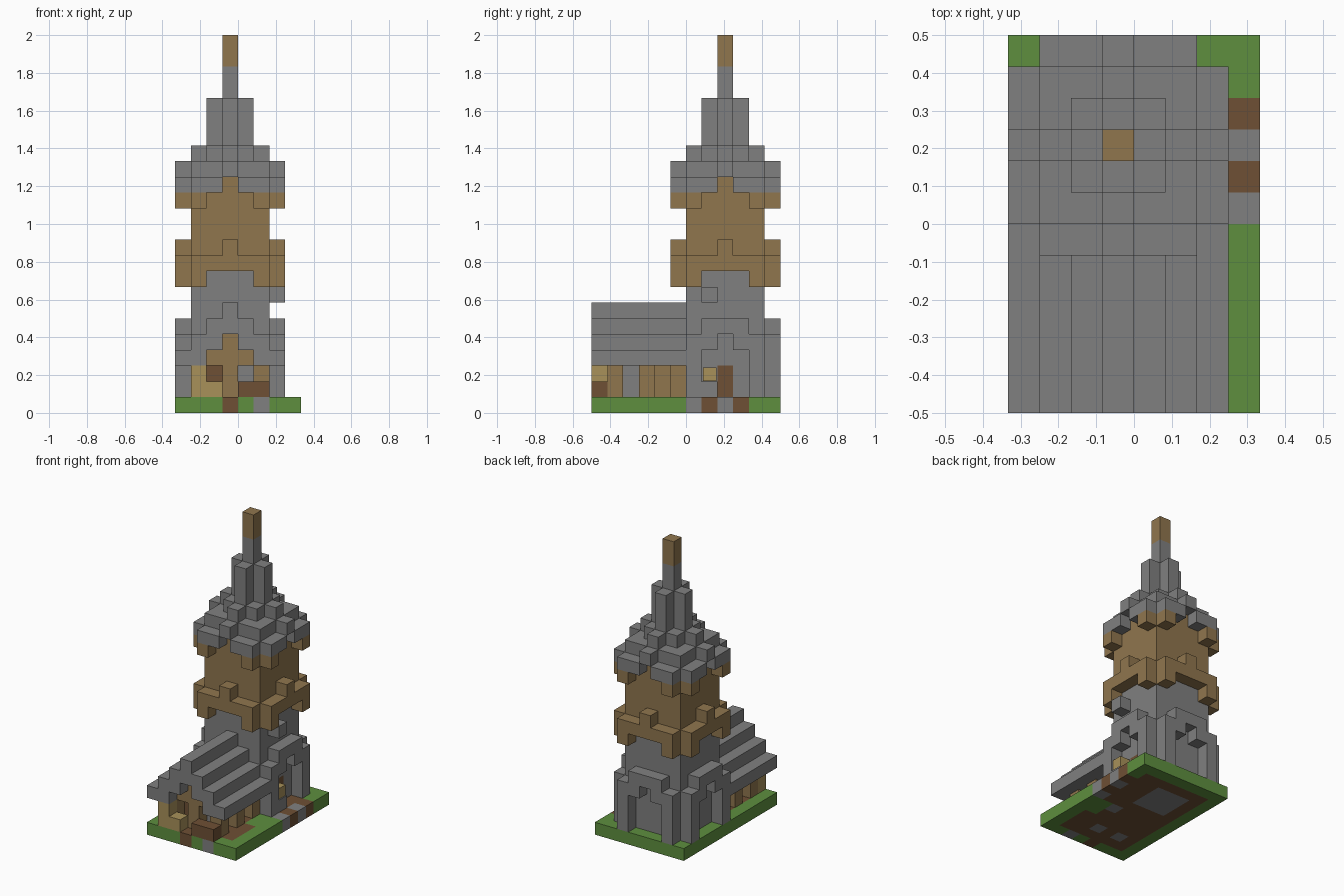
import bpy
import bmesh

old = bpy.data.objects.get("Cube")
if old:
    bpy.data.objects.remove(old, do_unlink=True)

U = 1 / 12                      # block size
NX, NY = 8, 12                  # ground plan in blocks
CX, CY = 3, 8                   # tower axis

COLOURS = {
    "stone_grey": (0.216, 0.216, 0.216),
    "timber_tan": (0.279, 0.181, 0.076),
    "grass_green": (0.112, 0.275, 0.049),
    "earth_brown": (0.156, 0.080, 0.035),
    "straw_gold": (0.392, 0.283, 0.102),
}
GREY, TAN, GREEN, BROWN, GOLD = COLOURS
materials = []
for name, rgb in COLOURS.items():
    mat = bpy.data.materials.new(name)
    mat.use_nodes = True
    mat.diffuse_color = (*rgb, 1)
    bsdf = mat.node_tree.nodes["Principled BSDF"]
    bsdf.inputs["Base Color"].default_value = (*rgb, 1)
    bsdf.inputs["Roughness"].default_value = 0.9
    materials.append(mat)
SLOT = {name: n for n, name in enumerate(COLOURS)}

cells = {}                      # block position -> (part, colour)


def fill(part, colour, xs, ys, zs):
    """Fill an inclusive range of blocks."""
    for i in range(xs[0], xs[1] + 1):
        for j in range(ys[0], ys[1] + 1):
            for k in range(zs[0], zs[1] + 1):
                cells[i, j, k] = (part, colour)


def put(part, colour, i, j, zs):
    fill(part, colour, (i, i), (j, j), zs)


def gables(part, colour, spans, front=True):
    """Stepped gable on each side of the tower; spans run from middle to end."""
    for d in range(-2, 3):
        zs = spans[abs(d)]
        put(part, colour, CX - 3, CY + d, zs)
        put(part, colour, CX + 3, CY + d, zs)
        put(part, colour, CX + d, CY + 3, zs)
        if front:
            put(part, colour, CX + d, CY - 3, zs)


def square(part, colour, r, zs):
    fill(part, colour, (CX - r, CX + r), (CY - r, CY + r), zs)


def cross(part, colour, r, zs):
    fill(part, colour, (CX - r, CX + r), (CY, CY), zs)
    fill(part, colour, (CX, CX), (CY - r, CY + r), zs)


# Ground: grass rim, earth inside, stone paving
fill("ground", GREEN, (0, NX - 1), (0, NY - 1), (0, 0))
fill("ground", BROWN, (1, NX - 2), (1, NY - 2), (0, 0))
fill("ground", GREY, (2, 4), (7, 9), (0, 0))
for i, j in ((5, 0), (4, 2), (2, 2), (5, 5), (7, 6), (7, 8)):
    put("ground", GREY, i, j, (0, 0))
for i, j in ((3, 0), (7, 7), (7, 9)):
    put("ground", BROWN, i, j, (0, 0))
for j in (4, 5):
    put("ground", GREEN, 6, j, (0, 0))

# Tower shaft
square("tower_shaft", GREY, 2, (1, 8))
square("tower_shaft", TAN, 2, (9, 14))
fill("tower_door", BROWN, (5, 5), (8, 8), (1, 2))
put("wall_bracket", GREY, 6, 7, (7, 7))

# Stepped gables around the tower
gables("base_arches", GREY, ((5, 5), (4, 5), (1, 4)), front=False)
gables("balcony", TAN, ((9, 10), (9, 9), (8, 9)))
gables("roof_eaves", GREY, ((15, 15), (14, 14), (14, 14)))
for d in (-2, 2):
    for s in (-3, 3):
        put("roof_eaves", TAN, CX + s, CY + d, (13, 13))
        put("roof_eaves", TAN, CX + d, CY + s, (13, 13))

# Tower roof and spire
square("tower_roof", GREY, 2, (15, 15))
square("tower_roof", GREY, 1, (16, 16))
cross("tower_roof", GREY, 2, (16, 16))
cross("spire", GREY, 1, (17, 19))
put("spire", GREY, CX, CY, (20, 21))
put("spire", TAN, CX, CY, (22, 23))

# Hall roof: stepped ridge
for d in range(-3, 4):
    top = 6 - abs(d)
    bottom = max(top - 1, 3)
    fill("hall_roof", GREY, (CX + d, CX + d), (0, 5), (bottom, top))

# Hall walls: posts, recessed panels and front gable
for side in (-1, 1):
    for j in (1, 3, 5):
        put("hall_posts", TAN, CX + 2 * side, j, (1, 2))
    put("hall_windows", GREY, CX + side, 2, (1, 2))
    for j in (3, 4, 5):
        put("hall_panels", TAN, CX + side, j, (1, 2))
fill("front_gable", TAN, (2, 4), (1, 1), (3, 3))
fill("front_gable", TAN, (3, 3), (1, 1), (1, 4))
put("hall_windows", GREY, 4, 2, (1, 2))
put("hall_door", BROWN, 2, 2, (1, 2))

# Yard objects
put("straw_stack", GOLD, 1, 0, (1, 2))
put("straw_stack", GOLD, 2, 0, (1, 1))
fill("crates", BROWN, (4, 5), (0, 0), (1, 1))
put("lantern_stand", GREY, 6, 7, (1, 1))


def corner(i, j, k):
    return ((i - NX / 2) * U, (j - NY / 2) * U, k * U)


def build(part):
    """Mesh the exposed block faces of one part."""
    bm = bmesh.new()
    for pos, (owner, colour) in cells.items():
        if owner != part:
            continue
        for axis in range(3):
            for step in (0, 1):
                near = list(pos)
                near[axis] += 2 * step - 1
                if tuple(near) in cells:
                    continue
                a, b = (axis + 1) % 3, (axis + 2) % 3
                ring = []
                for da, db in ((0, 0), (1, 0), (1, 1), (0, 1)):
                    p = list(pos)
                    p[axis] += step
                    p[a] += da
                    p[b] += db
                    ring.append(bm.verts.new(corner(*p)))
                if not step:
                    ring.reverse()
                bm.faces.new(ring).material_index = SLOT[colour]
    bmesh.ops.remove_doubles(bm, verts=bm.verts, dist=0.001)
    bmesh.ops.dissolve_limit(bm, angle_limit=0.01, verts=bm.verts,
                             edges=bm.edges, delimit={'MATERIAL'})
    mesh = bpy.data.meshes.new(part)
    bm.to_mesh(mesh)
    bm.free()
    for mat in materials:
        mesh.materials.append(mat)
    bpy.context.collection.objects.link(bpy.data.objects.new(part, mesh))


for part in dict.fromkeys(owner for owner, _ in cells.values()):
    build(part)

# Lantern: slightly smaller block on its stand
x, y, z = corner(6.5, 7.5, 2.45)
bpy.ops.mesh.primitive_cube_add(size=0.072, location=(x, y, z))
lantern = bpy.context.object
lantern.name = "lantern"
lantern.data.materials.append(materials[SLOT[GOLD]])
